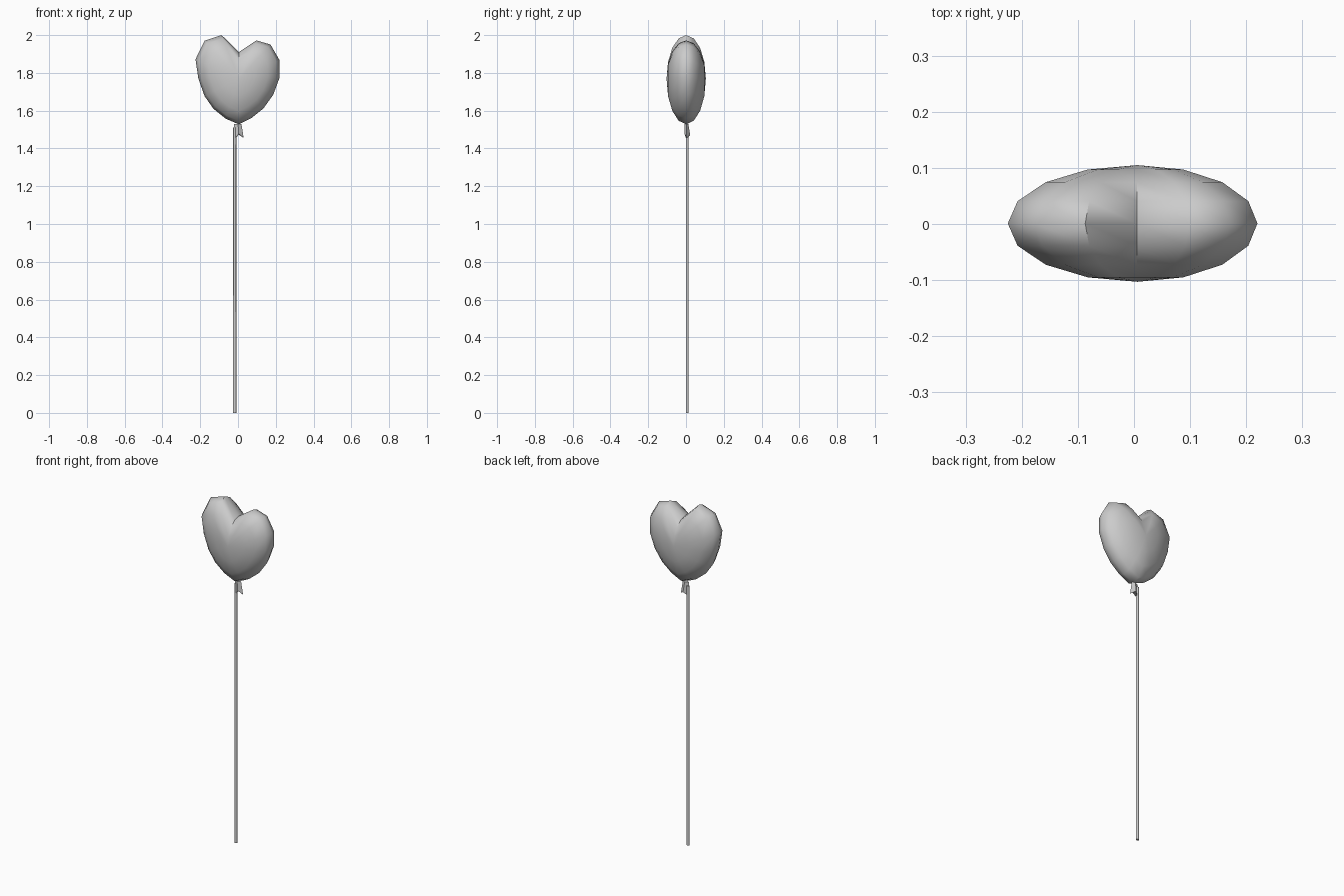
import bpy, bmesh
from math import sin, cos, radians

if "Cube" in bpy.data.objects:
    bpy.data.objects.remove(bpy.data.objects["Cube"])


def make_object(name, bm, smooth_angle=None):
    bmesh.ops.recalc_face_normals(bm, faces=bm.faces)
    mesh = bpy.data.meshes.new(name)
    bm.to_mesh(mesh)
    bm.free()
    obj = bpy.data.objects.new(name, mesh)
    bpy.context.collection.objects.link(obj)
    if smooth_angle:
        bpy.ops.object.select_all(action='DESELECT')
        obj.select_set(True)
        bpy.context.view_layer.objects.active = obj
        bpy.ops.object.shade_smooth_by_angle(angle=radians(smooth_angle))
    return obj


def bridge(bm, a, b):
    n = len(a)
    for i in range(n):
        j = (i + 1) % n
        bm.faces.new((a[i], a[j], b[j], b[i]))


def fan(bm, ring, tip):
    for i in range(len(ring)):
        bm.faces.new((ring[i], ring[(i + 1) % len(ring)], tip))


# Heart balloon: 16-sided heart outline swept over rounded latitudes
outline = [(0.005, 1.91), (-0.087, 2.0), (-0.177, 1.97), (-0.225, 1.872),
           (-0.21, 1.77), (-0.177, 1.677), (-0.13, 1.61), (-0.066, 1.558),
           (0.004, 1.528), (0.07, 1.56), (0.135, 1.612), (0.187, 1.685),
           (0.22, 1.775), (0.22, 1.867), (0.172, 1.95), (0.098, 1.972)]
cx, cy, cz, depth = 0.006, 0.001, 1.77, 0.104
bm = bmesh.new()
rings = []
for k in range(-3, 4):
    lat = radians(22.5 * k)
    rings.append([bm.verts.new((cx + (x - cx) * cos(lat), cy + depth * sin(lat),
                                cz + (z - cz) * cos(lat))) for x, z in outline])
for a, b in zip(rings, rings[1:]):
    bridge(bm, a, b)
fan(bm, rings[0], bm.verts.new((cx, cy - depth, cz)))
fan(bm, rings[-1], bm.verts.new((cx, cy + depth, cz)))
make_object("heart_balloon", bm, 60)

# Flared knot with a tilted diamond rim
bm = bmesh.new()
neck = [bm.verts.new(p) for p in ((-0.02, 0.003, 1.53), (0, -0.008, 1.53),
                                  (0.018, 0.003, 1.53), (0, 0.012, 1.53))]
rim = [bm.verts.new(p) for p in ((-0.022, 0.003, 1.445), (0.004, -0.008, 1.478),
                                 (0.03, 0.004, 1.456), (0.004, 0.022, 1.473))]
bridge(bm, neck, rim)
bm.faces.new(neck)
bm.faces.new(rim)
make_object("knot", bm)

# Thin straight stick
bm = bmesh.new()
ends = [[bm.verts.new((-0.018 + 0.009 * cos(radians(60 * i)),
                       0.006 + 0.008 * sin(radians(60 * i)), z))
         for i in range(6)] for z in (0, 1.51)]
bridge(bm, *ends)
for e in ends:
    bm.faces.new(e)
make_object("stick", bm, 70)
